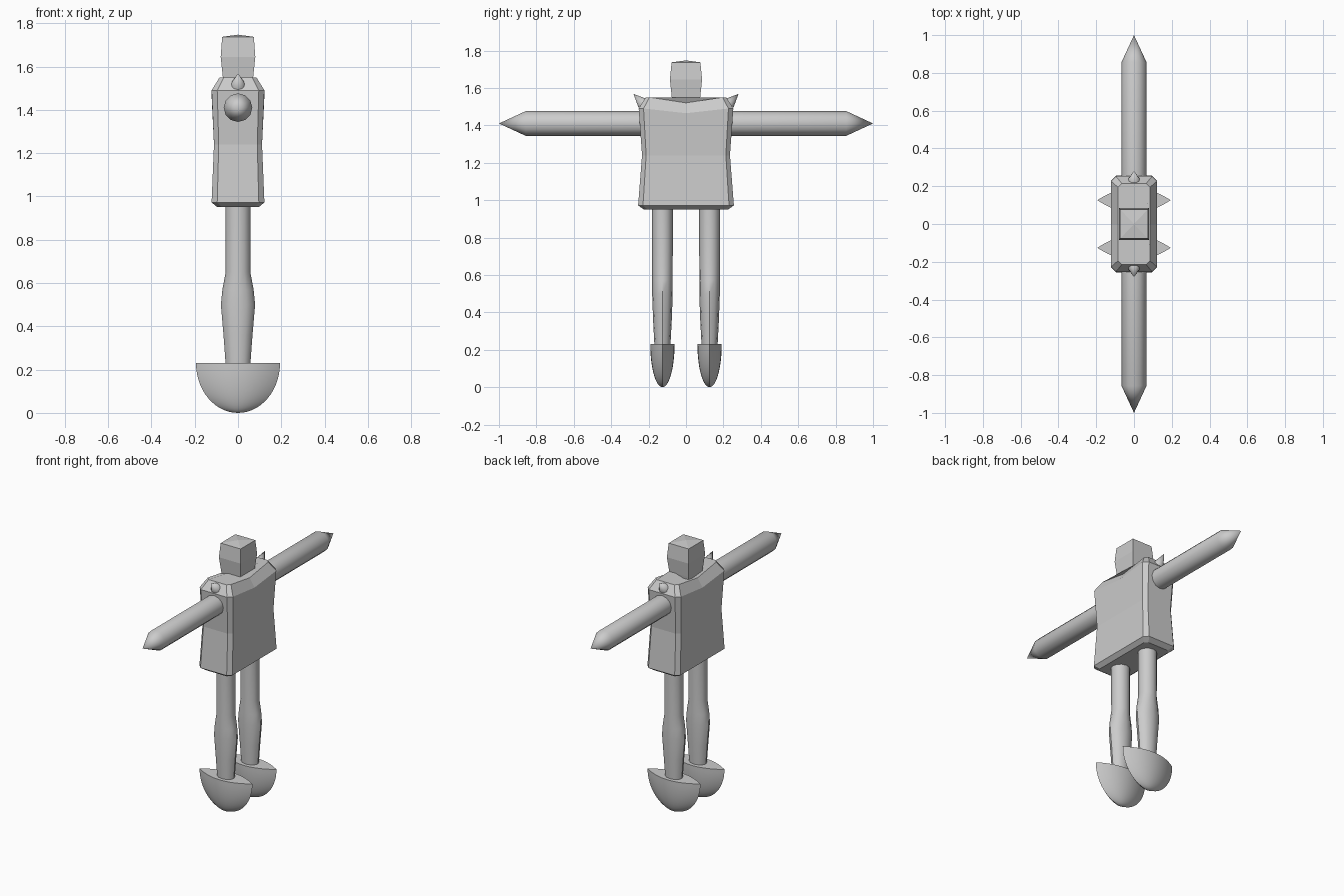
import bpy, bmesh, math
from mathutils import Vector, Matrix

if "Cube" in bpy.data.objects:
    bpy.data.objects.remove(bpy.data.objects["Cube"])

grey = bpy.data.materials.new("stone_grey")
grey.diffuse_color = (0.6, 0.6, 0.6, 1)
grey.use_nodes = True
grey.node_tree.nodes["Principled BSDF"].inputs["Base Color"].default_value = grey.diffuse_color


def loft(name, rings, smooth=None):
    """Skin a list of equal-length rings; one-point rings become tips."""
    bm = bmesh.new()
    loops = [[bm.verts.new(p) for p in ring] for ring in rings]
    for a, b in zip(loops, loops[1:]):
        n = max(len(a), len(b))
        for i in range(n):
            j = (i + 1) % n
            if len(a) == 1:
                bm.faces.new((a[0], b[j], b[i]))
            elif len(b) == 1:
                bm.faces.new((a[i], a[j], b[0]))
            else:
                bm.faces.new((a[i], a[j], b[j], b[i]))
    for end in (loops[0], loops[-1]):
        if len(end) > 2:
            bm.faces.new(end)
    bmesh.ops.recalc_face_normals(bm, faces=bm.faces)
    mesh = bpy.data.meshes.new(name)
    bm.to_mesh(mesh)
    bm.free()
    mesh.materials.append(grey)
    ob = bpy.data.objects.new(name, mesh)
    bpy.context.collection.objects.link(ob)
    if smooth:
        bpy.ops.object.select_all(action='DESELECT')
        ob.select_set(True)
        bpy.context.view_layer.objects.active = ob
        bpy.ops.object.shade_smooth_by_angle(angle=math.radians(smooth))
    return ob


def ellipse(cx, cy, z, rx, ry, n):
    return [(cx + rx * math.cos(2 * math.pi * i / n),
             cy + ry * math.sin(2 * math.pi * i / n), z) for i in range(n)]


def chamfered(z, hx, hy, c, dip=0):
    """Rectangle with cut corners and a mid point on each long side."""
    q = [(hx, 0), (hx, hy - c), (hx - c, hy)]
    pts = q + [(-x, y) for x, y in q[::-1]] + [(-x, -y) for x, y in q[1:]] + [(x, -y) for x, y in q[:0:-1]]
    return [(x, y, z - (dip if abs(y) < 1e-6 else 0)) for x, y in pts]


# torso: chamfered block with a slim waist and a sagging shoulder line
loft("torso", [
    chamfered(0.95, 0.095, 0.225, 0.02),
    chamfered(0.972, 0.122, 0.256, 0.026),
    chamfered(1.24, 0.111, 0.235, 0.022),
    chamfered(1.49, 0.122, 0.253, 0.026, 0.025),
    chamfered(1.55, 0.085, 0.215, 0.02, 0.03)])

# head: bulging block with a slightly domed top
def box_ring(z, hx, hy):
    return [(hx, 0, z), (hx, hy, z), (0, hy, z), (-hx, hy, z),
            (-hx, 0, z), (-hx, -hy, z), (0, -hy, z), (hx, -hy, z)]

loft("head", [box_ring(1.51, 0.066, 0.07), box_ring(1.55, 0.07, 0.076),
              box_ring(1.645, 0.08, 0.086), box_ring(1.737, 0.073, 0.077),
              [(0, 0, 1.747)]])

for s, side in ((-1, "front"), (1, "back")):
    # arm: round bar with a pointed end
    arm = loft(side + "_arm", [
        ellipse(0, 0, 0.2, 0.066, 0.066, 12),
        ellipse(0, 0, 0.857, 0.066, 0.066, 12),
        [(0, 0, 1.0)]], 35)
    arm.data.transform(Matrix.Translation((0, 0, 1.41)) @ Matrix.Rotation(-s * math.pi / 2, 4, 'X'))

    # shoulder spike leaning outwards
    spike = loft(side + "_shoulder_spike", [
        ellipse(0, 0, -0.01, 0.033, 0.033, 12), [(0, 0, 0.062)]], 35)
    spike.data.transform(Matrix.Translation((0, s * 0.237, 1.524)) @
                         Matrix.Rotation(-s * math.pi / 4, 4, 'X'))

    # leg: straight thigh, narrow knee and fuller calf
    y = s * 0.126
    loft(side + "_leg", [ellipse(0, y, z, rx, ry, 12) for z, rx, ry in (
        (0.21, 0.056, 0.042), (0.36, 0.067, 0.05), (0.50, 0.079, 0.055),
        (0.57, 0.072, 0.055), (0.65, 0.057, 0.055), (0.97, 0.059, 0.056))], 35)

    # foot: half lens with a flat top and a sharp rim at both ends
    n = 16
    xs = [-math.cos(math.pi * i / n) for i in range(n)]
    lens = [(x, 1 - x * x) for x in xs] + [(-x, x * x - 1) for x in xs]
    rings = [[(0, y, 0.0)]]
    for k in range(1, 15):
        t = math.radians(90 * k / 14)
        r, z = math.sin(t), 0.23 * (1 - math.cos(t))
        rings.append([(0.194 * r * u, y + 0.065 * r * v, z) for u, v in lens])
    loft(side + "_foot", rings, 40)
